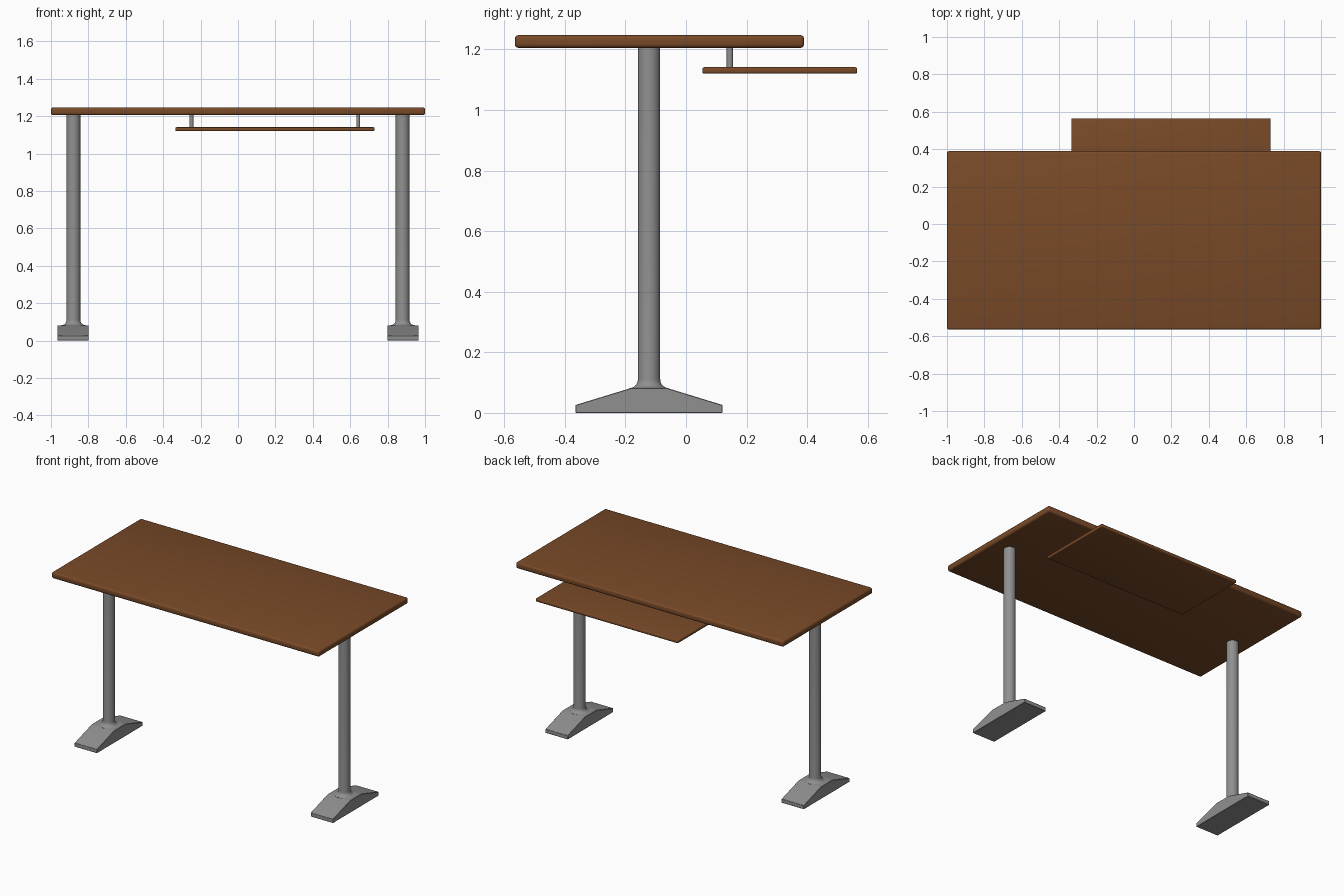
import bpy, bmesh, math

if "Cube" in bpy.data.objects:
    bpy.data.objects.remove(bpy.data.objects["Cube"])


def material(name, rgb):
    m = bpy.data.materials.new(name)
    m.diffuse_color = (*rgb, 1)
    m.use_nodes = True
    m.node_tree.nodes["Principled BSDF"].inputs["Base Color"].default_value = m.diffuse_color
    return m


WOOD = material("brown wood", (0.19, 0.068, 0.021))
METAL = material("grey metal", (0.28, 0.28, 0.28))


def finish(name, bm, mat, bevel=0.0, segments=3):
    bmesh.ops.recalc_face_normals(bm, faces=bm.faces)
    if bevel:
        bmesh.ops.bevel(bm, geom=bm.edges[:], offset=bevel, segments=segments,
                        profile=0.5, affect='EDGES')
    me = bpy.data.meshes.new(name)
    bm.to_mesh(me)
    bm.free()
    ob = bpy.data.objects.new(name, me)
    bpy.context.collection.objects.link(ob)
    me.materials.append(mat)
    bpy.ops.object.select_all(action='DESELECT')
    ob.select_set(True)
    bpy.context.view_layer.objects.active = ob
    bpy.ops.object.shade_smooth_by_angle(angle=math.radians(35))
    return ob


def box(name, lo, hi, mat, bevel):
    bm = bmesh.new()
    bmesh.ops.create_cube(bm, size=1)
    for v in bm.verts:
        v.co = [(a + b) / 2 + c * (b - a) for a, b, c in zip(lo, hi, v.co)]
    return finish(name, bm, mat, bevel)


def lathe(name, x, y, profile, mat, sides=32):
    # closed solid of revolution from (radius, height) points
    bm = bmesh.new()
    rings = [[bm.verts.new((x + r * math.cos(2 * math.pi * i / sides),
                            y + r * math.sin(2 * math.pi * i / sides), z))
              for i in range(sides)] for r, z in profile]
    for a, b in zip(rings, rings[1:]):
        for i in range(sides):
            j = (i + 1) % sides
            bm.faces.new((a[i], a[j], b[j], b[i]))
    bm.faces.new(rings[0])
    bm.faces.new(rings[-1])
    return finish(name, bm, mat)


def foot(name, x, y, mat):
    # side outline swept across the foot width
    outline = [(-0.243, 0), (0.243, 0), (0.243, 0.026), (0.06, 0.082),
               (-0.06, 0.082), (-0.243, 0.026)]
    bm = bmesh.new()
    f = bm.faces.new([bm.verts.new((x - 0.084, y + a, z)) for a, z in outline])
    ext = bmesh.ops.extrude_face_region(bm, geom=[f])
    moved = [v for v in ext['geom'] if isinstance(v, bmesh.types.BMVert)]
    bmesh.ops.translate(bm, verts=moved, vec=(0.168, 0, 0))
    return finish(name, bm, mat, 0.002, 1)


# desk top and lower rear tray
box("desk_top", (-1, -0.565, 1.205), (1, 0.39, 1.247), WOOD, 0.012)
box("keyboard_tray", (-0.335, 0.054, 1.12), (0.73, 0.565, 1.141), WOOD, 0.006)

# tray hangers
for side, x in (("left", -0.249), ("right", 0.643)):
    lathe(side + "_tray_hanger", x, 0.145, [(0.0105, 1.135), (0.0105, 1.21)], METAL, 20)

# legs: column with a concave flare at the bottom, on a sloped foot
LEG_Y, R, FILLET = -0.122, 0.037, 0.028
flare = [(R + FILLET * (1 - math.sin(t)), 0.082 + FILLET * (1 - math.cos(t)))
         for t in (math.pi / 2 * i / 8 for i in range(9))]
for side, s in (("left", -1), ("right", 1)):
    lathe(side + "_leg", 0.88 * s, LEG_Y, [(R + FILLET, 0.079)] + flare + [(R, 1.21)], METAL)
    foot(side + "_foot", 0.882 * s, LEG_Y, METAL)
